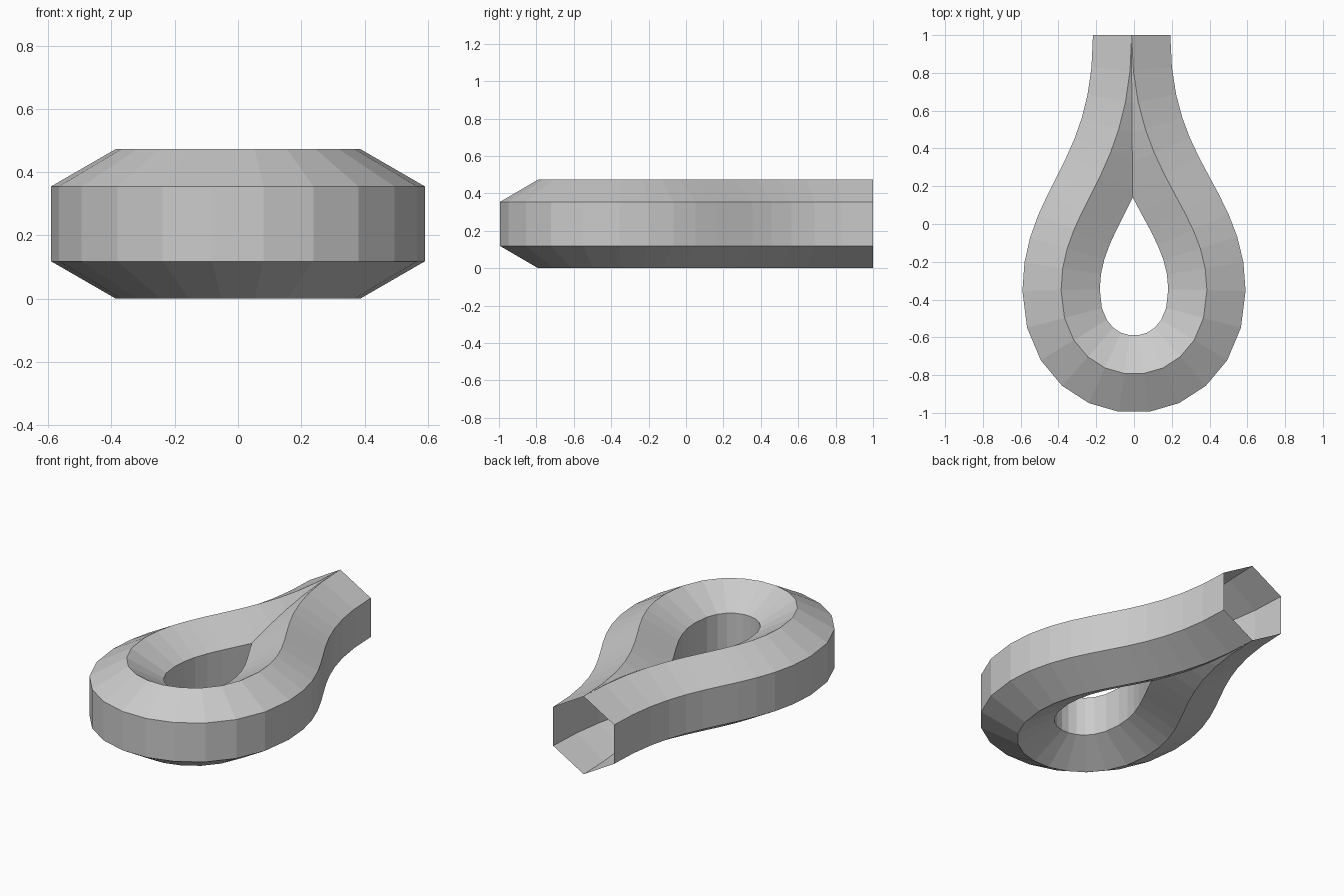
import bpy, bmesh, math
from mathutils import Vector
from mathutils.geometry import interpolate_bezier

if "Cube" in bpy.data.objects:
    bpy.data.objects.remove(bpy.data.objects["Cube"])

RADIUS = 0.2365   # hexagonal section, points up and down
SIDES = 6
STEPS = 11        # flat segments per curve span

# Teardrop centre line: (point, handle in, handle out)
knots = [
    ((-0.0125, 1.0), (-0.0125, 1.2), (-0.0125, 0.25)),
    ((-0.386, -0.35), (-0.386, 0.10), (-0.386, -0.943)),
    ((0.386, -0.35), (0.386, -0.943), (0.386, 0.10)),
    ((-0.0125, 1.0), (-0.0125, 0.25), (-0.0125, 1.2)),
]

path = []
for (p0, _, h0), (p1, h1, _) in zip(knots, knots[1:]):
    pts = interpolate_bezier(*[Vector((*p, 0)) for p in (p0, h0, h1, p1)], STEPS + 1)
    path += pts if not path else pts[1:]

# Both ends run straight along y
up = Vector((0, 0.1, 0))
padded = [path[0] + up] + path + [path[-1] + up]

# Sweep the hexagon along the path, leaving the ends open
bm = bmesh.new()
rings = []
for i, p in enumerate(path):
    if i in (0, len(path) - 1):
        t = Vector((0, -1 if i == 0 else 1, 0))
    else:
        t = ((p - padded[i]).normalized() + (padded[i + 2] - p).normalized()).normalized()
    n = Vector((t.y, -t.x, 0))
    ring = []
    for k in range(SIDES):
        a = math.radians(30 + 60 * k)
        co = p + n * RADIUS * math.cos(a)
        co.z = RADIUS * (1 + math.sin(a))
        ring.append(bm.verts.new(co))
    rings.append(ring)

for a, b in zip(rings, rings[1:]):
    for k in range(SIDES):
        m = (k + 1) % SIDES
        bm.faces.new((a[k], b[k], b[m], a[m]))

mesh = bpy.data.meshes.new("teardrop_loop")
bm.to_mesh(mesh)
bm.free()
loop = bpy.data.objects.new("teardrop_loop", mesh)
bpy.context.collection.objects.link(loop)
